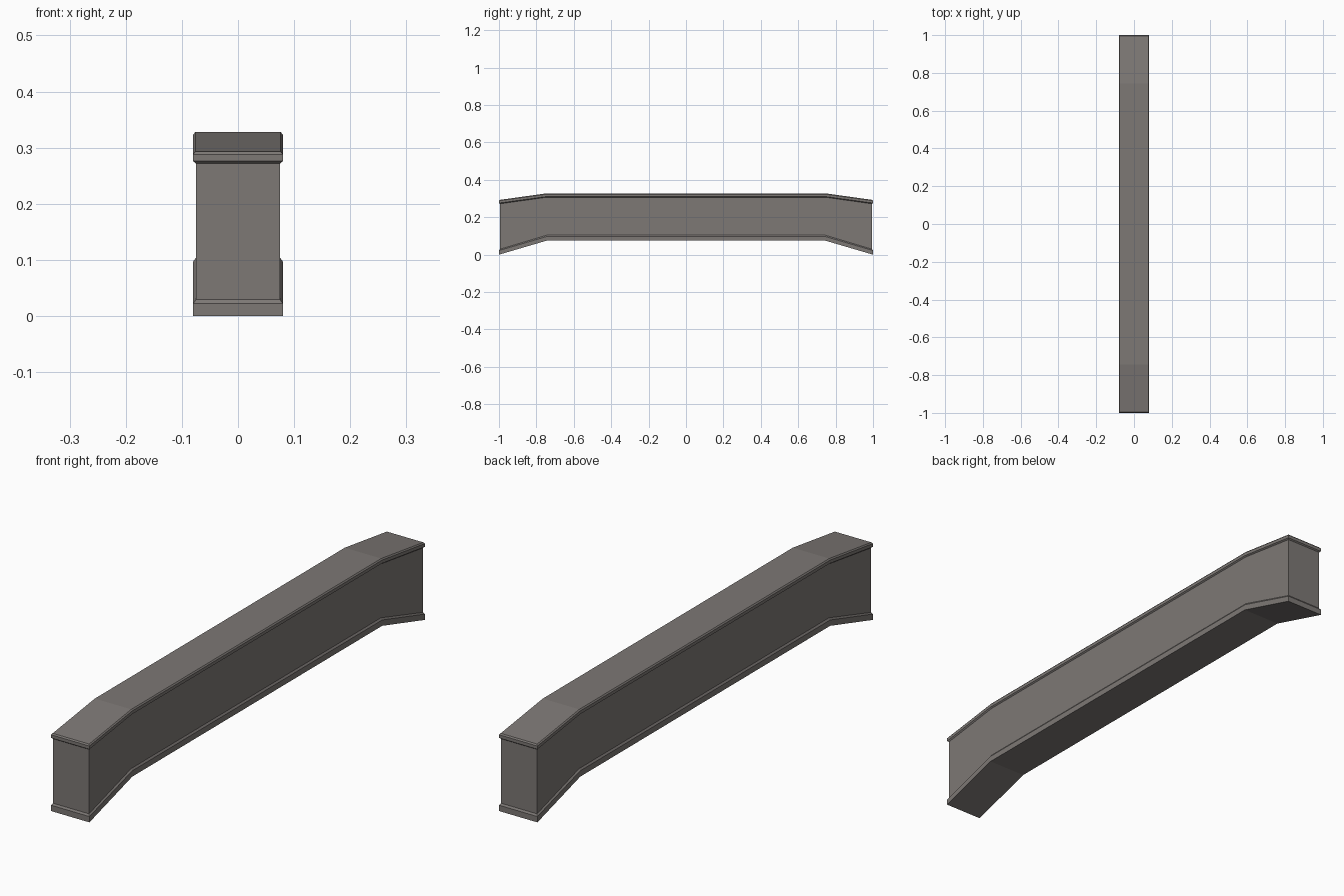
import bpy, bmesh

if "Cube" in bpy.data.objects:
    bpy.data.objects.remove(bpy.data.objects["Cube"])

# one flat stone colour
stone = bpy.data.materials.new("warm grey stone")
stone.diffuse_color = (0.205, 0.188, 0.178, 1)
stone.use_nodes = True
stone.node_tree.nodes["Principled BSDF"].inputs["Base Color"].default_value = stone.diffuse_color

BEND = 0.745                      # where the sloped ends begin
BOTTOM = (0.0, 0.075)             # underside height at ends, in the middle
TOP = (0.293, 0.328)              # top height at ends, in the middle


def ring(bm, level):
    """Eight-point loop around the beam at one profile level."""
    half_w, half_l, line, dz = level
    ends, mid = line
    stations = [(-half_l, ends), (-BEND, mid), (BEND, mid), (half_l, ends)]
    right = [bm.verts.new((half_w, y, z + dz)) for y, z in stations]
    left = [bm.verts.new((-half_w, y, z + dz)) for y, z in stations]
    return right, left


def make_part(name, levels, cap_low=False, cap_high=False):
    bm = bmesh.new()
    rings = [ring(bm, lv) for lv in levels]
    for (r0, l0), (r1, l1) in zip(rings, rings[1:]):
        a, b = r0 + l0[::-1], r1 + l1[::-1]
        for i in range(8):
            j = (i + 1) % 8
            bm.faces.new((a[i], a[j], b[j], b[i]))
    for use, (r, l), flip in ((cap_low, rings[0], True), (cap_high, rings[-1], False)):
        if use:
            for i in range(3):
                f = [r[i], r[i + 1], l[i + 1], l[i]]
                bm.faces.new(f[::-1] if flip else f)
    me = bpy.data.meshes.new(name)
    bm.to_mesh(me)
    bm.free()
    me.materials.append(stone)
    ob = bpy.data.objects.new(name, me)
    bpy.context.collection.objects.link(ob)


# shared joints: (half width, half length, reference line, height offset)
trim_joint = (0.075, 0.995, BOTTOM, 0.029)
cap_joint = (0.075, 0.995, TOP, -0.021)

# lower moulding with closed underside
make_part("bottom_trim", [(0.08, 1.0, BOTTOM, 0.0), (0.08, 1.0, BOTTOM, 0.022),
                          trim_joint], cap_low=True)
# plain recessed beam faces
make_part("beam_body", [trim_joint, cap_joint])
# upper moulding with closed top
make_part("top_cap", [cap_joint, (0.08, 1.0, TOP, -0.017), (0.08, 1.0, TOP, -0.005),
                      (0.076, 0.996, TOP, 0.0)], cap_high=True)
